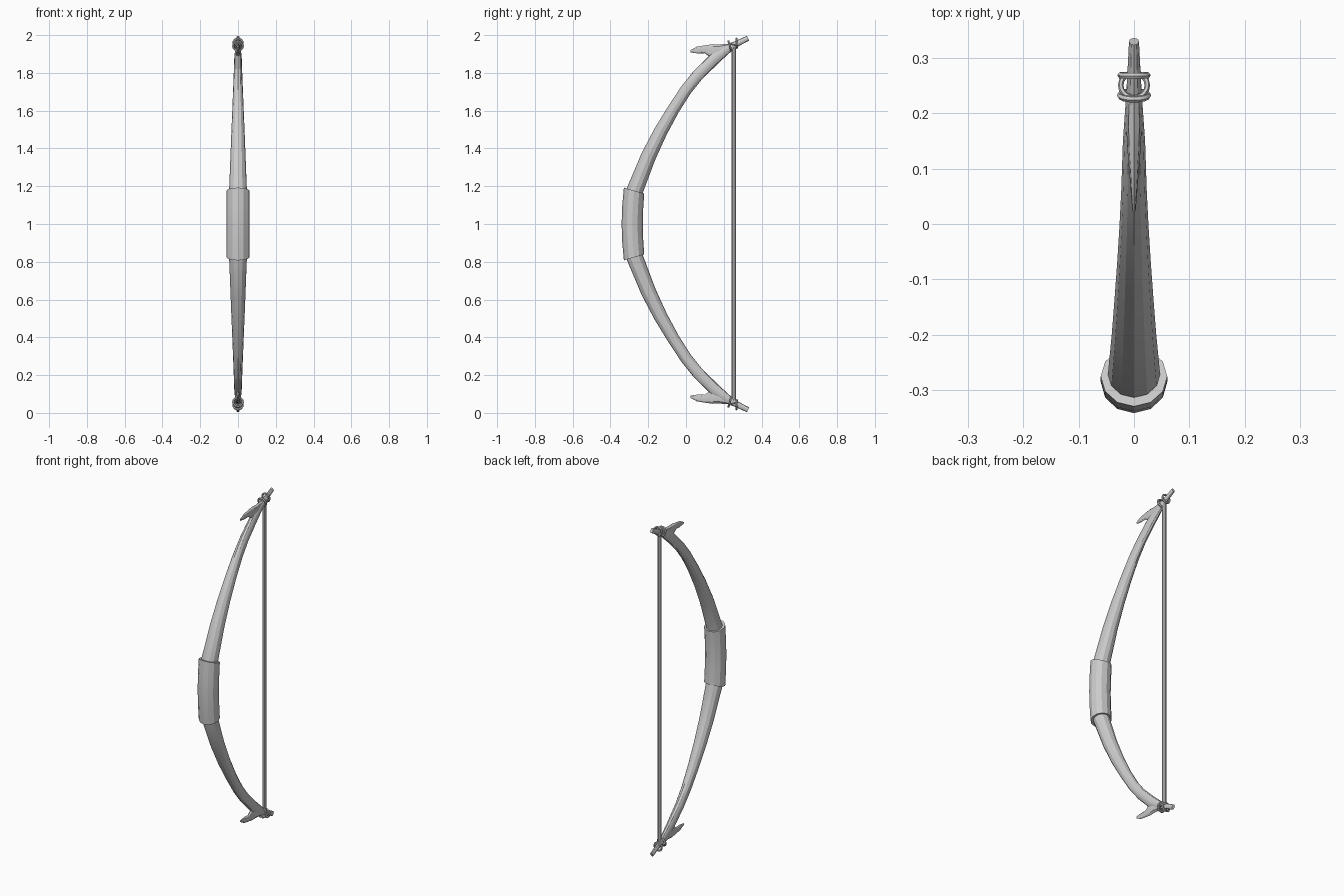
import bpy, bmesh, math
from mathutils import Vector, Matrix

if "Cube" in bpy.data.objects:
    bpy.data.objects.remove(bpy.data.objects["Cube"])


def finish(bm, name, side=1):
    # side = -1 mirrors the part about the grip centre (z = 1)
    if side < 0:
        for v in bm.verts:
            v.co.z = 2 - v.co.z
    bmesh.ops.recalc_face_normals(bm, faces=bm.faces)
    me = bpy.data.meshes.new(name)
    bm.to_mesh(me)
    bm.free()
    ob = bpy.data.objects.new(name, me)
    bpy.context.collection.objects.link(ob)
    bpy.context.view_layer.objects.active = ob
    ob.select_set(True)
    bpy.ops.object.shade_smooth_by_angle(angle=math.radians(25))
    ob.select_set(False)
    return ob


def loft(name, sections, sides, side=1, tilts=None):
    # sections: (y, z, half width in x, half depth), swept in the yz plane
    bm = bmesh.new()
    rings = []
    for i, (y, z, w, d) in enumerate(sections):
        a, b = sections[max(i - 1, 0)], sections[min(i + 1, len(sections) - 1)]
        t = Vector((0, b[0] - a[0], b[1] - a[1])).normalized()
        if tilts:
            t = Vector((0, math.sin(tilts[i]), math.cos(tilts[i])))
        n = Vector((0, -t.z, t.y))
        ring = []
        for k in range(sides):
            ang = 2 * math.pi * k / sides
            p = Vector((w * math.sin(ang), y, z)) + n * d * math.cos(ang)
            ring.append(bm.verts.new(p))
        rings.append(ring)
    for r, s in zip(rings, rings[1:]):
        for k in range(sides):
            j = (k + 1) % sides
            bm.faces.new((r[k], r[j], s[j], s[k]))
    bm.faces.new(rings[0])
    bm.faces.new(rings[-1])
    return finish(bm, name, side)


def ring(name, y, z, axis, major, minor, side):
    # small torus of string wrapped round the limb
    bm = bmesh.new()
    rot = Vector(axis).to_track_quat('Z', 'Y').to_matrix()
    n, m = 16, 6
    vs = []
    for i in range(n):
        a = 2 * math.pi * i / n
        for j in range(m):
            b = 2 * math.pi * j / m
            r = major + minor * math.cos(b)
            p = Vector((r * math.cos(a), r * math.sin(a), minor * math.sin(b)))
            vs.append(bm.verts.new(rot @ p + Vector((0, y, z))))
    for i in range(n):
        for j in range(m):
            i2, j2 = (i + 1) % n, (j + 1) % m
            bm.faces.new((vs[i * m + j], vs[i2 * m + j], vs[i2 * m + j2], vs[i * m + j2]))
    finish(bm, name, side)


limb = [(-.284, 1.0, .05, .046), (-.282, 1.1, .049, .045), (-.27, 1.18, .047, .044),
        (-.198, 1.36, .04, .04), (-.134, 1.49, .035, .036), (-.065, 1.61, .03, .032),
        (.0, 1.71, .026, .031), (.06, 1.785, .023, .031), (.15, 1.875, .02, .032),
        (.22, 1.928, .015, .024), (.27, 1.955, .012, .016), (.329, 1.984, .009, .014)]
spur = [(.25, 1.945, .012, .012), (.18, 1.915, .014, .036), (.135, 1.916, .012, .036),
        (.10, 1.925, .009, .021), (.06, 1.921, .006, .018), (.024, 1.914, .003, .006)]

for side, pos in ((1, "upper"), (-1, "lower")):
    loft(pos + "_limb", limb, 12, side)
    loft(pos + "_spur", spur, 8, side)
    ring(pos + "_outer_wrap", .268, 1.957, (0, 1, .05), .024, .006, side)
    ring(pos + "_inner_wrap", .232, 1.943, (0, 1, .3), .025, .006, side)
    ring(pos + "_string_loop", .25, 1.95, (0, .35, 1), .024, .005, side)

# Leather sleeve round the middle, end faces tilted with the limbs
half = [(-.275, 1.177), (-.282, 1.09), (-.285, 1.0)]
path = [(y, 2 - z) for y, z in half] + half[1::-1]
loft("grip", [(y, z, .06, .056) for y, z in path], 12,
     tilts=[-.28, -.12, 0, .12, .28])

# Bow string
loft("bow_string", [(.253, .05, .011, .011), (.253, 1.95, .011, .011)], 8)
